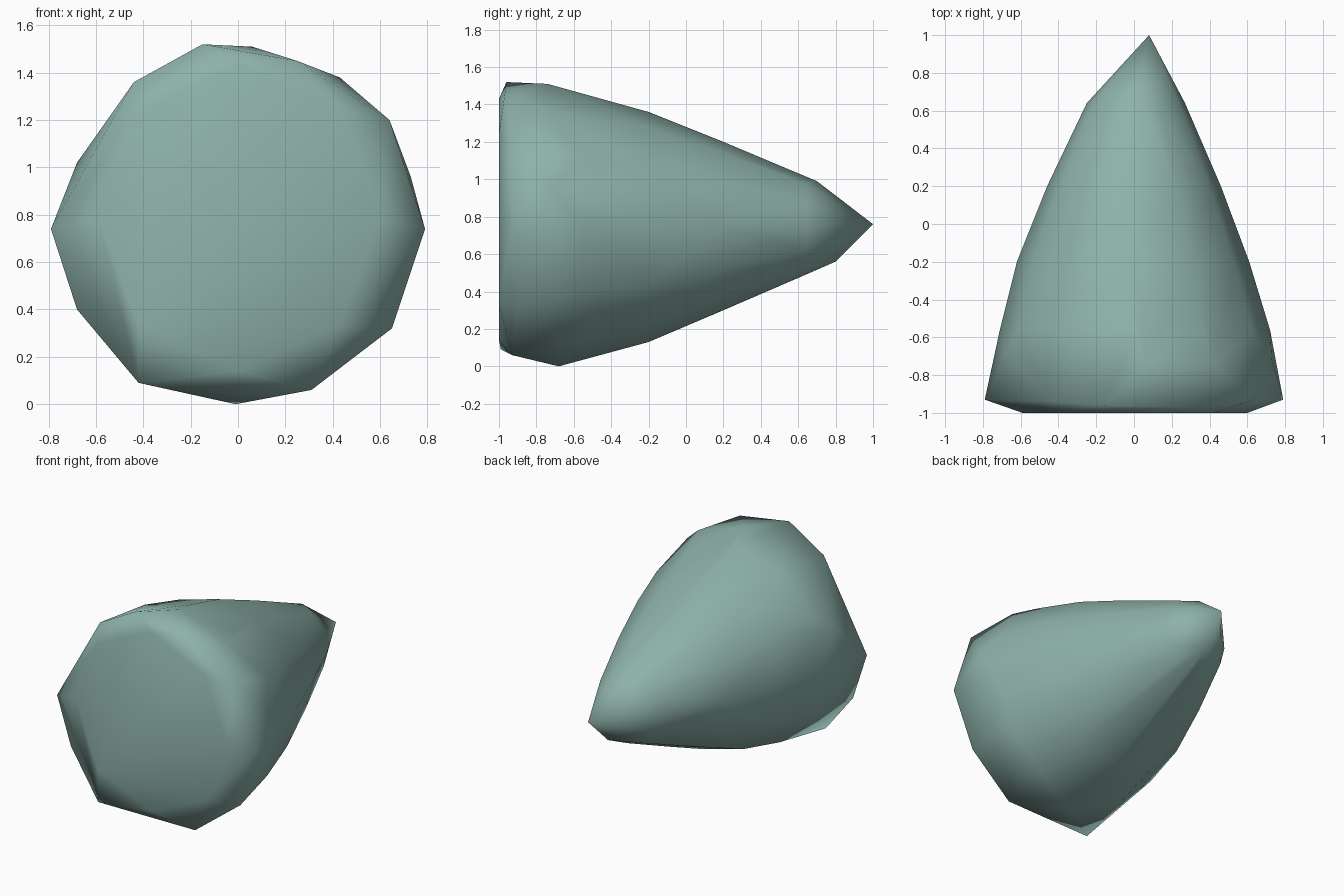
import bpy
import bmesh
from math import cos, sin, tau

# Remove the default object
default_cube = bpy.data.objects.get("Cube")
if default_cube:
    bpy.data.objects.remove(default_cube, do_unlink=True)


def make_material(name, colour):
    material = bpy.data.materials.new(name)
    material.use_nodes = True
    material.diffuse_color = colour
    shader = next(n for n in material.node_tree.nodes if n.type == 'BSDF_PRINCIPLED')
    shader.inputs["Base Color"].default_value = colour
    return material


def oval_ring(depth, left, right, top, bottom, sides=12):
    """Points of an oval cross-section that touches the four given extents."""
    centre_x, centre_z = (left + right) / 2, (top + bottom) / 2
    radius_x, radius_z = (right - left) / 2, (top - bottom) / 2
    return [(centre_x + radius_x * cos(tau * i / sides),
             depth,
             centre_z + radius_z * sin(tau * i / sides)) for i in range(sides)]


def hull_object(name, points, material):
    """Wrap the points in a smooth-shaded convex shell."""
    bm = bmesh.new()
    for point in points:
        bm.verts.new(point)
    bmesh.ops.convex_hull(bm, input=bm.verts[:])
    loose = [v for v in bm.verts if not v.link_faces]
    bmesh.ops.delete(bm, geom=loose, context='VERTS')
    bmesh.ops.recalc_face_normals(bm, faces=bm.faces[:])
    for face in bm.faces:
        face.smooth = True
    mesh = bpy.data.meshes.new(name)
    bm.to_mesh(mesh)
    bm.free()
    mesh.materials.append(material)
    shell = bpy.data.objects.new(name, mesh)
    bpy.context.collection.objects.link(shell)
    return shell


# Irregular chipped rim around the blunt end
rim = [
    (-.79, -.93, .74), (-.68, -.68, 1.02), (-.44, -.94, 1.36),
    (-.15, -.96, 1.52), (.06, -.74, 1.51), (.25, -.97, 1.45),
    (.43, -.75, 1.38), (.64, -.93, 1.2), (.73, -.72, .96),
    (.79, -.93, .74), (.65, -.9, .32), (.31, -.93, .06),
    (-.01, -.68, 0), (-.42, -.99, .09), (-.68, -.93, .4),
]

# Flat end, then cross-sections narrowing towards the tip
flat_end = oval_ring(-1, -.59, .6, 1.43, .14, sides=8)
body = []
for section in (
    (-.56, -.71, .72, 1.46, .04),
    (-.2, -.62, .61, 1.36, .13),
    (.2, -.46, .46, 1.2, .3),
    (.64, -.25, .27, 1.01, .49),
):
    body += oval_ring(*section)

# Blunted shoulders and the off-centre point
tip = [(.02, .7, .99), (.06, .8, .56), (.08, 1, .76)]

stone = make_material("muted sage green", (.27, .44, .4, 1))
hull_object("tapered_stone", rim + flat_end + body + tip, stone)
